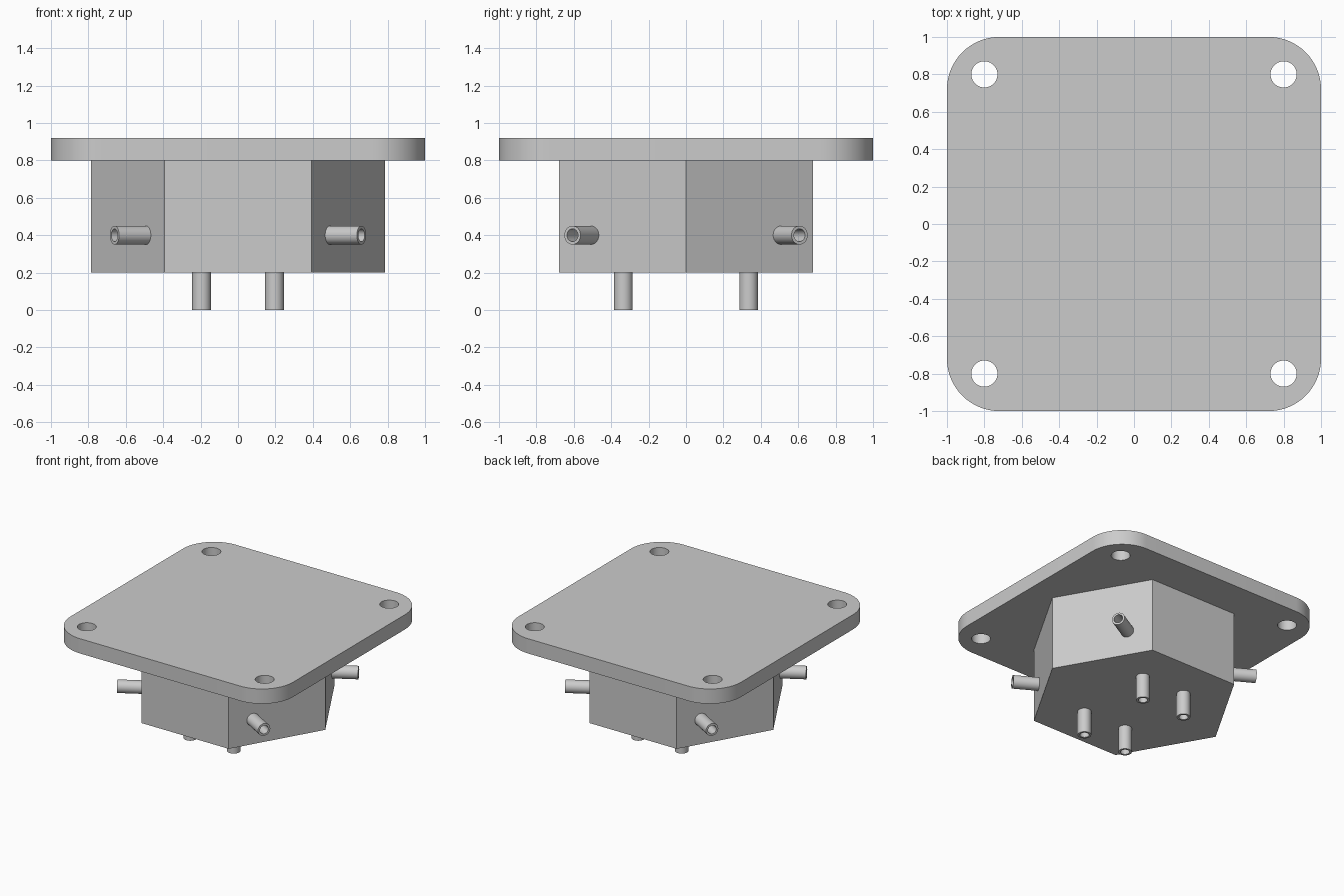
import bpy, bmesh, math
from mathutils import Matrix, Vector

cube = bpy.data.objects.get("Cube")
if cube:
    bpy.data.objects.remove(cube, do_unlink=True)

grey = bpy.data.materials.new("light grey")
grey.use_nodes = True
GREY = (0.6, 0.6, 0.6, 1)
grey.diffuse_color = GREY
grey.node_tree.nodes["Principled BSDF"].inputs["Base Color"].default_value = GREY


def make_object(name, bm, smooth=True):
    bmesh.ops.recalc_face_normals(bm, faces=bm.faces)
    mesh = bpy.data.meshes.new(name)
    bm.to_mesh(mesh)
    bm.free()
    mesh.materials.append(grey)
    obj = bpy.data.objects.new(name, mesh)
    bpy.context.collection.objects.link(obj)
    if smooth:
        shade(obj)
    return obj


def shade(obj):
    bpy.ops.object.select_all(action='DESELECT')
    obj.select_set(True)
    bpy.context.view_layer.objects.active = obj
    bpy.ops.object.shade_smooth_by_angle(angle=math.radians(30))


def prism(bm, points, bottom, top):
    face = bm.faces.new([bm.verts.new((x, y, bottom)) for x, y in points])
    new = bmesh.ops.extrude_face_region(bm, geom=[face])["geom"]
    verts = [v for v in new if isinstance(v, bmesh.types.BMVert)]
    bmesh.ops.translate(bm, verts=verts, vec=(0, 0, top - bottom))


def arc(cx, cy, radius, start, sweep, count):
    return [(cx + radius * math.cos(math.radians(start + sweep * i / count)),
             cy + radius * math.sin(math.radians(start + sweep * i / count)))
            for i in range(count + 1)]


def tube(name, base, direction, length=0.2, radius=0.05, wall=0.016):
    # Closed cylinder whose far end is inset and sunk to form the bore
    bm = bmesh.new()
    bmesh.ops.create_cone(bm, cap_ends=True, segments=32, radius1=radius,
                          radius2=radius, depth=length,
                          matrix=Matrix.Translation((0, 0, length / 2)))
    cap = max(bm.faces, key=lambda f: f.calc_center_median().z)
    bmesh.ops.inset_region(bm, faces=[cap], thickness=wall)
    new = bmesh.ops.extrude_face_region(bm, geom=[cap])["geom"]
    bmesh.ops.delete(bm, geom=[cap], context='FACES_ONLY')
    verts = [v for v in new if isinstance(v, bmesh.types.BMVert)]
    bmesh.ops.translate(bm, verts=verts, vec=(0, 0, 0.005 - length))
    turn = Vector(direction).to_track_quat('Z', 'Y').to_matrix().to_4x4()
    bm.transform(Matrix.Translation(base) @ turn)
    make_object(name, bm)


# Mounting plate with rounded corners
CORNER = 0.28
outline = []
for start, sx, sy in ((0, 1, 1), (90, -1, 1), (180, -1, -1), (270, 1, -1)):
    outline += arc(sx * (1 - CORNER), sy * (1 - CORNER), CORNER, start, 90, 16)
bm = bmesh.new()
prism(bm, outline, 0.8, 0.92)
plate = make_object("mounting_plate", bm, smooth=False)

# Screw holes through the plate corners
bm = bmesh.new()
for sx in (-1, 1):
    for sy in (-1, 1):
        prism(bm, arc(sx * 0.8, sy * 0.8, 0.07, 0, 360, 40)[:-1], 0.7, 1.0)
cutter = make_object("screw_hole_cutter", bm, smooth=False)
cutter.hide_render = True
cut = plate.modifiers.new("screw_holes", 'BOOLEAN')
cut.operation = 'DIFFERENCE'
cut.solver = 'EXACT'
cut.object = cutter
bpy.context.view_layer.objects.active = plate
bpy.ops.object.modifier_apply(modifier=cut.name)
bpy.data.objects.remove(cutter, do_unlink=True)
shade(plate)

# Hexagonal body
bm = bmesh.new()
prism(bm, arc(0, 0, 0.785, 0, 360, 6)[:-1], 0.2, 0.8)
make_object("hexagonal_body", bm, smooth=False)

# Bottom tubes, and side tubes square to the slanted faces
for sx, side in ((1, "left"), (-1, "right")):
    for sy, end in ((-1, "front"), (1, "back")):
        tube(f"bottom_tube_{end}_{side}", (sx * 0.195, sy * 0.335, 0.2), (0, 0, -1))
        tube(f"side_tube_{end}_{side}", (sx * 0.487, sy * 0.507, 0.4),
             (sx * math.cos(math.pi / 6), sy * 0.5, 0))
